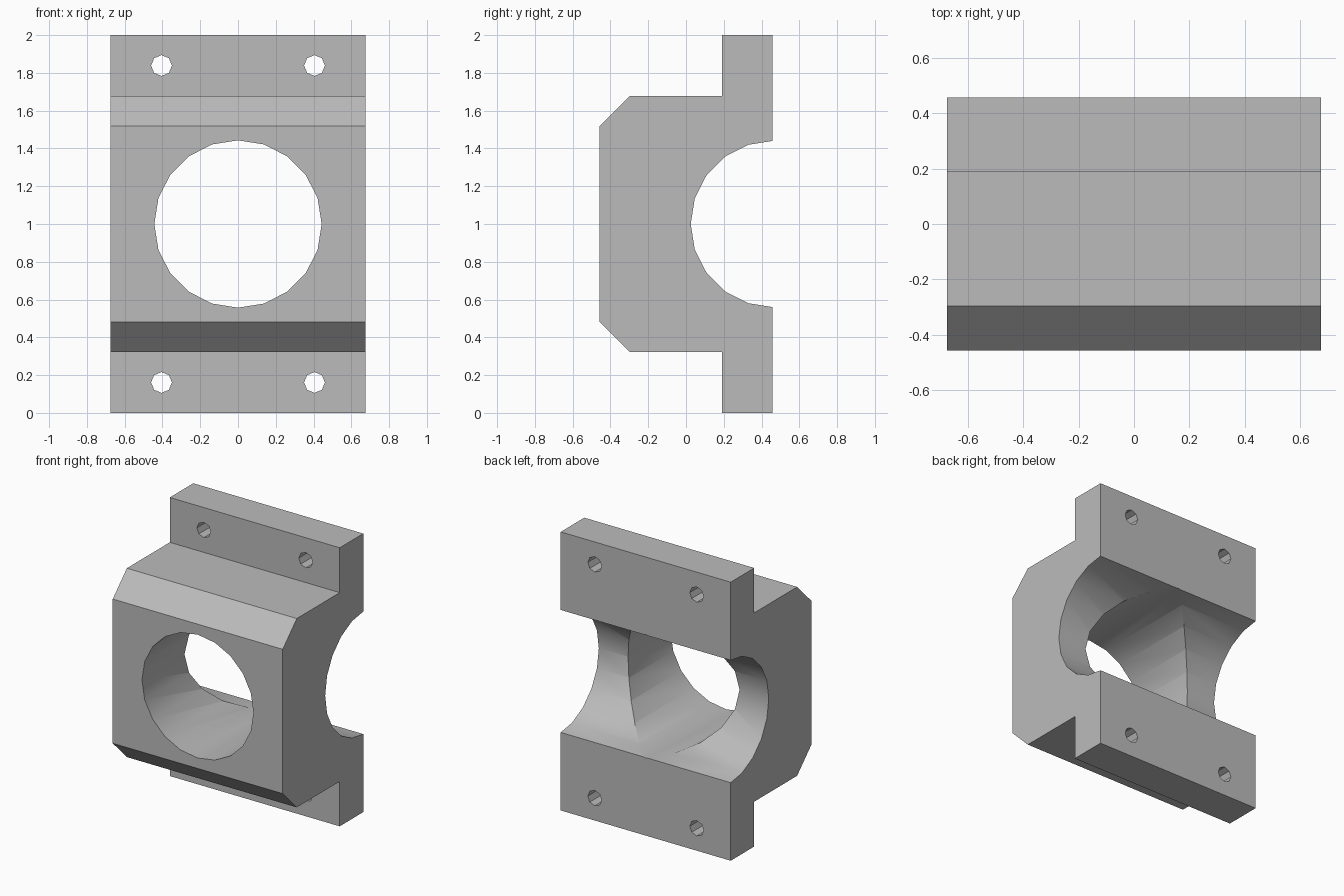
import bpy, bmesh, math
from mathutils import Matrix

cube = bpy.data.objects.get("Cube")
if cube:
    bpy.data.objects.remove(cube, do_unlink=True)

grey = bpy.data.materials.new("plain_grey")
grey.use_nodes = True
colour = (0.5, 0.5, 0.5, 1)
grey.diffuse_color = colour
grey.node_tree.nodes["Principled BSDF"].inputs["Base Color"].default_value = colour

HALF_WIDTH = 0.675
MID_Z = 1.0


def finish(name, bm):
    bmesh.ops.recalc_face_normals(bm, faces=bm.faces)
    mesh = bpy.data.meshes.new(name)
    bm.to_mesh(mesh)
    bm.free()
    mesh.materials.append(grey)
    obj = bpy.data.objects.new(name, mesh)
    bpy.context.collection.objects.link(obj)
    return obj


def cylinder(name, radius, sides, axis, centre):
    bm = bmesh.new()
    bmesh.ops.create_cone(bm, cap_ends=True, segments=sides,
                          radius1=radius, radius2=radius, depth=3)
    turn = Matrix.Rotation(math.pi / 2, 4, axis)
    bmesh.ops.transform(bm, matrix=Matrix.Translation(centre) @ turn, verts=bm.verts)
    obj = finish(name, bm)
    obj.hide_render = True
    return obj


# Body: upper half of the side profile, mirrored below and extruded across x
upper = [(0.457, 2), (0.19, 2), (0.19, 1.678), (-0.297, 1.678), (-0.457, 1.518)]
profile = upper + [(y, 2 * MID_Z - z) for y, z in reversed(upper)]
bm = bmesh.new()
face = bm.faces.new([bm.verts.new((-HALF_WIDTH, y, z)) for y, z in profile])
grown = bmesh.ops.extrude_face_region(bm, geom=[face])["geom"]
bmesh.ops.translate(bm, vec=(2 * HALF_WIDTH, 0, 0),
                    verts=[v for v in grown if isinstance(v, bmesh.types.BMVert)])
body = finish("bearing_block", bm)

# Cutters: front bore, rear half-round channel and four bolt holes
cutters = [cylinder("front_bore_cutter", 0.443, 20, 'X', (0, 0, MID_Z)),
           cylinder("rear_channel_cutter", 0.441, 20, 'Y', (0, 0.466, MID_Z))]
for x in (-0.405, 0.405):
    for dz in (-0.839, 0.839):
        cutters.append(cylinder("bolt_hole_cutter", 0.055, 8, 'X', (x, 0, MID_Z + dz)))

bpy.context.view_layer.objects.active = body
for cutter in cutters:
    cut = body.modifiers.new("cut", 'BOOLEAN')
    cut.operation = 'DIFFERENCE'
    cut.solver = 'EXACT'
    cut.object = cutter
    bpy.ops.object.modifier_apply(modifier=cut.name)
    bpy.data.objects.remove(cutter, do_unlink=True)

# Smooth bores with crisp edges
bpy.ops.object.select_all(action='DESELECT')
body.select_set(True)
bpy.ops.object.shade_smooth_by_angle(angle=math.radians(30))
